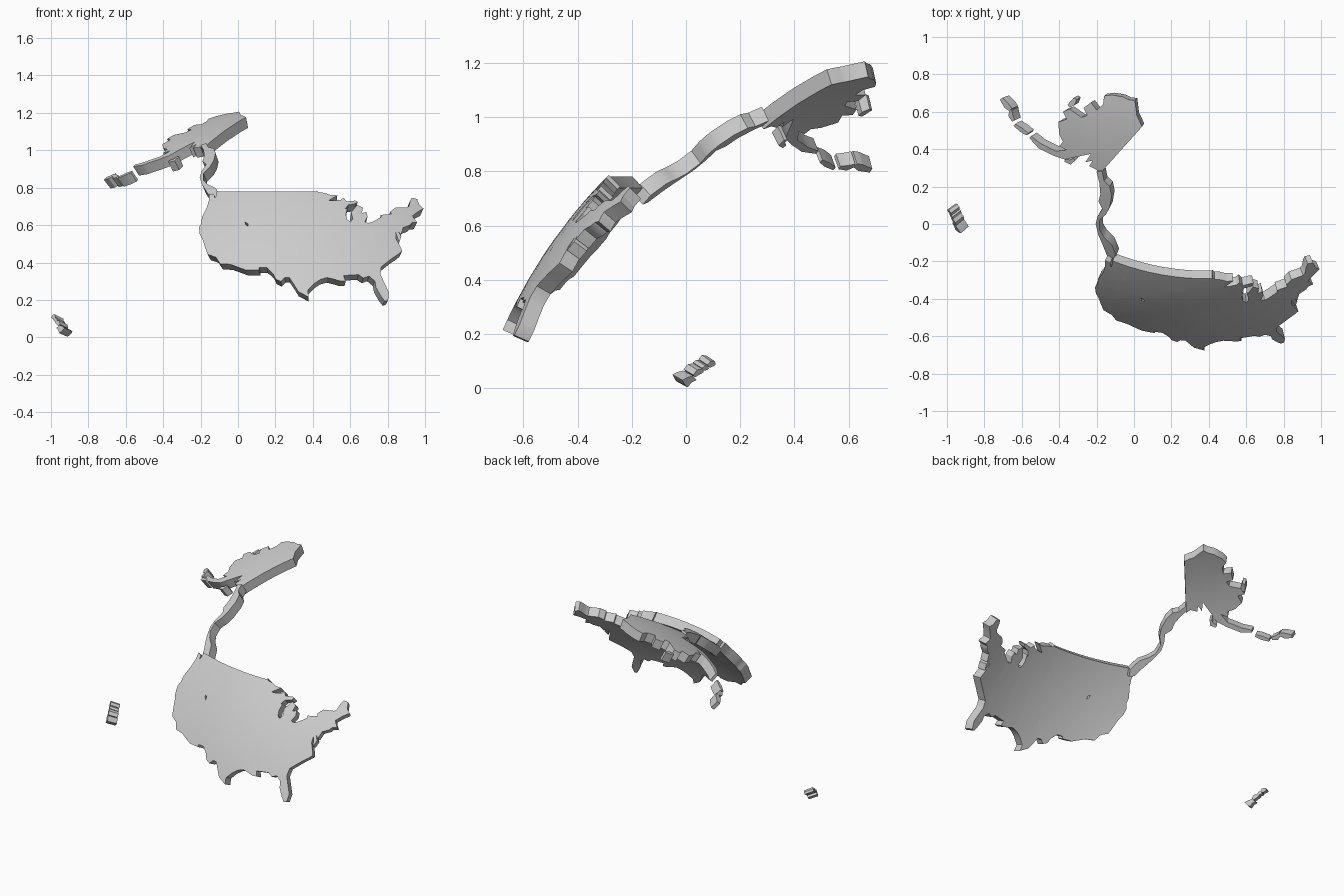
import bpy
import bmesh
from math import radians, sin, cos, sqrt
from mathutils import Vector

default_cube = bpy.data.objects.get("Cube")
if default_cube:
    bpy.data.objects.remove(default_cube, do_unlink=True)

# Every land piece is a thin shell lying on one big globe
GLOBE_CENTRE = Vector((0.383, 1.057, -0.55))
THICKNESS = 0.06


# Charts turn flat outline coordinates into points on the globe
def degrees_chart(east, north, radius):
    """Degrees east of the middle meridian and degrees north."""
    turn, rise = radians(0.838 * east), radians(0.9 * north + 0.5)
    direction = Vector((cos(rise) * sin(turn), -cos(rise) * cos(turn), sin(rise)))
    return GLOBE_CENTRE + direction * radius


def plan_chart(x, y, radius):
    """Hundredths of a unit, seen from the top; height comes from the globe."""
    dx, dy = x / 100 - GLOBE_CENTRE.x, y / 100 - GLOBE_CENTRE.y
    return GLOBE_CENTRE + Vector((dx, dy, sqrt(radius ** 2 - dx ** 2 - dy ** 2)))


def side_chart(y, z, radius):
    """Hundredths of a unit, seen from the side; x comes from the globe."""
    dy, dz = y / 100 - GLOBE_CENTRE.y, z / 100 - GLOBE_CENTRE.z
    return GLOBE_CENTRE + Vector((-sqrt(radius ** 2 - dy ** 2 - dz ** 2), dy, dz))


def add_loop(bm, outline):
    verts = [bm.verts.new((u, v, 0)) for u, v in outline]
    for start, end in zip(verts, verts[1:] + verts[:1]):
        bm.edges.new((start, end))


def slice_sheet(bm, axis, step):
    """Cut the flat sheet at regular intervals so that it can bend."""
    values = [vert.co[axis] for vert in bm.verts]
    position = (min(values) // step + 1) * step
    while position < max(values):
        point, normal = Vector(), Vector()
        point[axis], normal[axis] = position, 1
        bmesh.ops.bisect_plane(
            bm, geom=bm.verts[:] + bm.edges[:] + bm.faces[:],
            dist=0.0001, plane_co=point, plane_no=normal)
        position += step


def land(name, outline, chart, radius, step, holes=()):
    """Fill an outline, wrap it on the globe and give it thickness."""
    bm = bmesh.new()
    for loop in [outline, *holes]:
        add_loop(bm, loop)
    bmesh.ops.triangle_fill(bm, use_beauty=True, edges=bm.edges[:], normal=(0, 0, 1))
    for axis in range(2):
        slice_sheet(bm, axis, step)
    for vert in bm.verts:
        vert.co = chart(vert.co.x, vert.co.y, radius)

    # Push a copy of the sheet towards the middle of the globe
    extruded = bmesh.ops.extrude_face_region(bm, geom=bm.faces[:])
    for vert in extruded["geom"]:
        if isinstance(vert, bmesh.types.BMVert):
            vert.co -= (vert.co - GLOBE_CENTRE).normalized() * THICKNESS
    bmesh.ops.recalc_face_normals(bm, faces=bm.faces[:])

    mesh = bpy.data.meshes.new(name)
    bm.to_mesh(mesh)
    bm.free()
    part = bpy.data.objects.new(name, mesh)
    bpy.context.collection.objects.link(part)
    bpy.ops.object.select_all(action="DESELECT")
    part.select_set(True)
    bpy.context.view_layer.objects.active = part
    bpy.ops.object.shade_smooth_by_angle(angle=radians(30))
    return part


def ribbon(path, width):
    """Outline of a narrow island that follows a path, with pinched ends."""
    points = [Vector(point) for point in path]
    left, right = [], []
    for index, point in enumerate(points):
        before = points[max(index - 1, 0)]
        after = points[min(index + 1, len(points) - 1)]
        along = (after - before).normalized()
        at_end = index in (0, len(points) - 1)
        half = width * (0.3 if at_end else 0.5)
        across = Vector((-along.y, along.x)) * half
        left.append(point + across)
        right.append(point - across)
    return [tuple(point) for point in left + right[::-1]]


# Mainland outline, walked from the north-west corner
pacific_coast = [
    (-25.8, 49), (-25.5, 48.2), (-25.6, 47.3), (-26.2, 48.2), (-27.7, 48.4),
    (-27.1, 46.9), (-27, 45), (-27.5, 42.8), (-27.1, 41.5), (-27.4, 40.4),
    (-26.7, 38.9), (-25.5, 37.6), (-24.9, 36.6), (-23.6, 34.6), (-21.5, 34),
    (-20.2, 32.6)]
southern_border = [
    (-17.8, 32.5), (-14, 31.3), (-11.2, 31.3), (-11.2, 31.8), (-9.5, 31.8),
    (-8, 30.6), (-7.4, 29.5), (-6.2, 29), (-5.4, 29.8), (-4.4, 29.8),
    (-3.3, 28.3), (-2.4, 27), (-0.2, 25.9)]
gulf_coast = [
    (-0.4, 27.3), (1, 28.6), (2.3, 29.4), (3.8, 29.8), (5.2, 29.5), (6.6, 29.1),
    (7.8, 29.1), (7.4, 30.2), (9, 30.3), (10.7, 30.4), (11.7, 29.7), (13, 30.1),
    (14.2, 29.1), (14.3, 27.8), (15.2, 26.1), (15.9, 25.1), (16.6, 25.2)]
atlantic_coast = [
    (17, 26.8), (16.4, 28.4), (15.6, 30.4), (16, 32), (17.7, 33.1), (19, 33.9),
    (20.5, 34.7), (21.5, 35.3), (21, 36.9), (20.6, 37.9), (20.8, 39.3),
    (21.2, 37.2), (22, 38.5), (21.5, 39.5), (22.1, 38.9), (23, 40.4), (25, 41),
    (25.6, 41.5), (27, 41.6), (26.4, 42.6), (26.3, 43.1), (28, 44), (30, 44.8)]
north_east_border = [
    (29.2, 45.7), (29.2, 47.1), (27.8, 47.4), (27, 46.7), (26.2, 45.4),
    (25.5, 45), (22.3, 45), (20.7, 44.1), (20.8, 43.5), (18, 43.3), (18, 42.8),
    (15.7, 41.8), (14.5, 41.4), (13.6, 41.7)]
great_lakes = [
    (14.5, 42.9), (14.4, 44), (13.2, 43.7), (13.7, 45), (12.3, 45.7),
    (11.5, 44.9), (10.5, 43.9), (10.7, 42.4), (10, 41.7), (9.3, 42.2),
    (9.1, 43.4), (9.7, 44.9), (9, 44.6), (10, 45.7), (12, 46), (12.6, 46.5),
    (12, 46.7), (9.7, 46.5), (9, 47.4), (8.2, 46.9), (6.3, 46.7), (4.9, 46.7),
    (7.4, 48), (5.6, 48.1), (4, 48.6), (2.4, 48.8), (1.9, 49.3), (1.8, 49)]
salt_lake = [(-16, 41.7), (-15.2, 41.3), (-15, 40.7), (-15.6, 41)]

mainland_outline = (pacific_coast + southern_border + gulf_coast
                    + atlantic_coast + north_east_border + great_lakes)
land("mainland", mainland_outline, degrees_chart, 1.895, 3, holes=[salt_lake])

# Northern land: straight eastern border, ragged coasts and a long tail
arctic_coast = [
    (-19, 26), (4.3, 52), (3, 55), (1.5, 58), (0.5, 66), (-3, 66.5), (-6, 68),
    (-12, 69), (-16, 68.5), (-16.5, 64), (-20, 61)]
western_coast = [
    (-23, 65), (-27, 62), (-25, 58), (-28, 57), (-31, 59), (-34.5, 61.5),
    (-38, 60), (-36, 56), (-40.5, 54.5), (-40, 48), (-38, 44), (-40, 41.5),
    (-36, 39.5)]
tail_and_southern_coast = [
    (-42, 39), (-50, 43), (-55, 47), (-56, 46), (-51, 40.5), (-43, 36.5),
    (-37, 34.5), (-30, 36), (-23, 37.5), (-26, 33), (-22, 34), (-24, 31),
    (-20, 29)]
northern_outline = arctic_coast + western_coast + tail_and_southern_coast
land("northern_land", northern_outline, plan_chart, 1.84, 8)

# Narrow strip joining the northern land to the mainland
strip_outline = [
    (-20, 28), (-18.5, 22), (-18, 16), (-19, 12), (-17, 8), (-19.5, 4),
    (-20.5, 0), (-19, -6), (-16, -13), (-14, -18), (-11, -20), (-9.5, -17),
    (-12, -11), (-16, -7), (-18.5, -3), (-18.5, 2), (-15, 5), (-13, 9),
    (-12, 15), (-13, 20), (-16, 23), (-17, 28)]
land("coastal_strip", strip_outline, plan_chart, 1.853, 8)

# Small northern islands: path, width
northern_islands = {
    "tail_island_near": ([(-57, 48), (-60, 50), (-64, 53)], 2.2),
    "tail_island_middle": ([(-64.5, 55), (-66, 58), (-66, 61)], 2.4),
    "tail_island_far": ([(-66, 61), (-68, 63), (-71, 67)], 3),
    "southern_island": ([(-37, 34), (-34, 33), (-32, 34.5)], 2.5),
    "western_island": ([(-35, 63), (-33, 64.5), (-31.5, 67)], 3),
}
for name, (path, width) in northern_islands.items():
    land(name, ribbon(path, width), plan_chart, 1.817, 8)

# Ocean island chain, far out to the side
big_island_outline = [(-5, 5), (-3, 6), (-1, 6.5), (0.5, 5), (-1.5, 4), (-3, 2.2), (-4, 3)]
ocean_islands = {
    "big_ocean_island": big_island_outline,
    "middle_ocean_island": ribbon([(-0.5, 6.5), (1.2, 8), (3, 8.6)], 2),
    "small_ocean_island": ribbon([(2.8, 9), (4, 9.6), (5, 9.8)], 1.8),
    "outer_ocean_island": ribbon([(5, 10.2), (6.3, 11.2), (7.6, 11.4)], 2.2),
}
for name, outline in ocean_islands.items():
    land(name, outline, side_chart, 1.817, 8)
